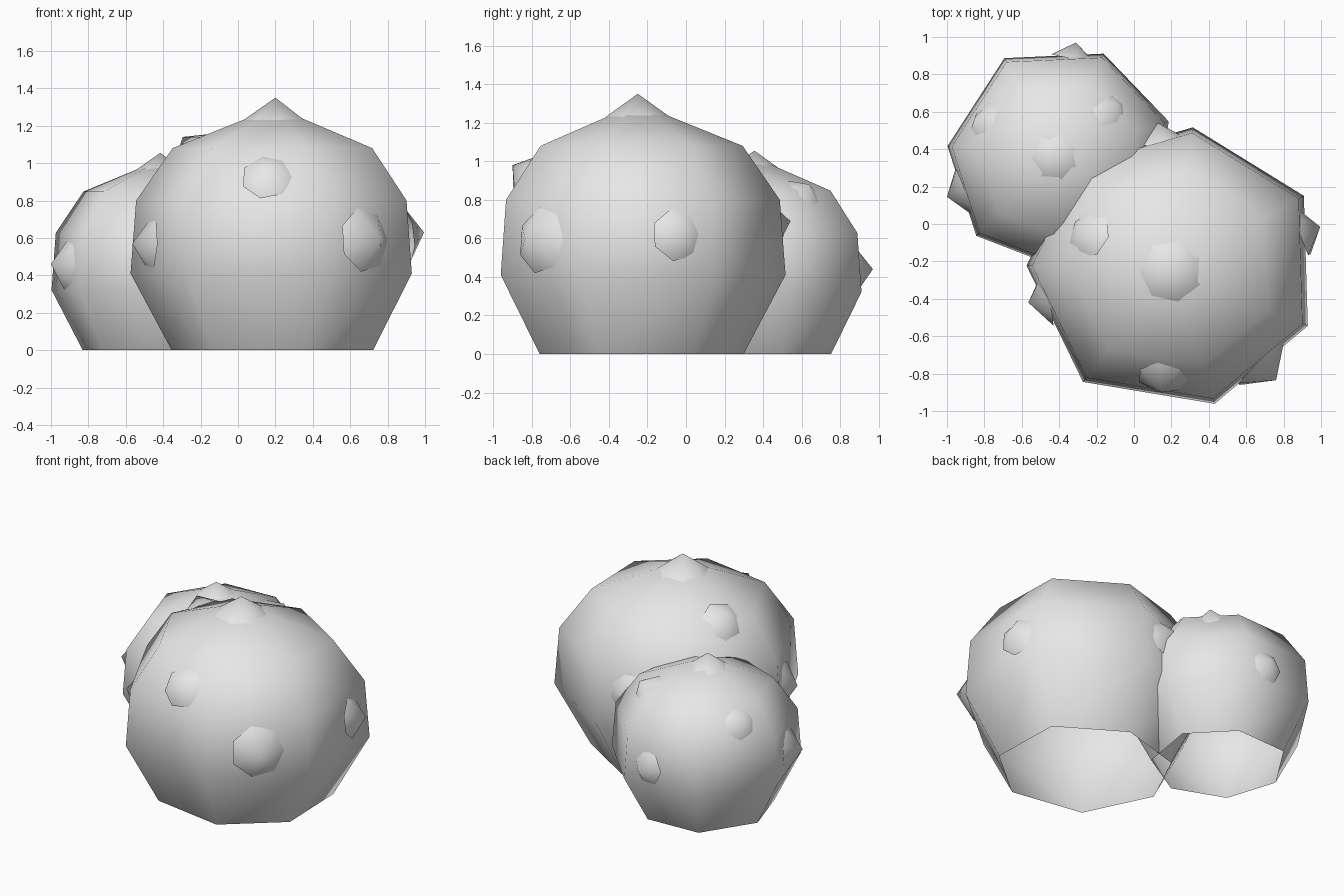
import bpy, bmesh
from math import radians, cos, sin, tau
from mathutils import Vector

if "Cube" in bpy.data.objects:
    bpy.data.objects.remove(bpy.data.objects["Cube"], do_unlink=True)

grey = bpy.data.materials.new("light_grey")
grey.use_nodes = True
grey.diffuse_color = (0.8, 0.8, 0.8, 1)
grey.node_tree.nodes["Principled BSDF"].inputs["Base Color"].default_value = (0.8, 0.8, 0.8, 1)

# (radius, height) of each ring of a lobe, for a lobe of full size
RINGS = [(0.555, 0), (0.775, 0.41), (0.745, 0.80), (0.55, 1.08)]
APEX = 1.30


def finish(bm, name):
    bmesh.ops.recalc_face_normals(bm, faces=bm.faces)
    mesh = bpy.data.meshes.new(name)
    bm.to_mesh(mesh)
    bm.free()
    mesh.materials.append(grey)
    mesh.shade_smooth()
    obj = bpy.data.objects.new(name, mesh)
    bpy.context.collection.objects.link(obj)


def lobe(name, x, y, size, corners):
    """Seven-sided rounded shell, open underneath; corners are (angle, stretch)."""
    bm = bmesh.new()
    rings = [[bm.verts.new((x + size * r * s * cos(radians(a)), y + size * r * s * sin(radians(a)), size * z))
              for a, s in corners] for r, z in RINGS]
    n = len(corners)
    for low, high in zip(rings, rings[1:]):
        for i in range(n):
            j = (i + 1) % n
            bm.faces.new((low[i], low[j], high[j], high[i]))
    top = bm.verts.new((x, y, size * APEX))
    for i in range(n):
        bm.faces.new((rings[-1][i], rings[-1][(i + 1) % n], top))
    finish(bm, name)


def spike(name, tip, centre, radius):
    """Seven-sided open cone pointing from the lobe centre to its tip."""
    tip = Vector(tip)
    out = (tip - Vector(centre)).normalized()
    turn = out.to_track_quat('Z', 'Y')
    base = tip - out * radius * 0.7
    bm = bmesh.new()
    ring = [bm.verts.new(base + turn @ Vector((radius * cos(tau * i / 7), radius * sin(tau * i / 7), 0)))
            for i in range(7)]
    point = bm.verts.new(tip)
    for i in range(7):
        bm.faces.new((ring[i], ring[(i + 1) % 7], point))
    finish(bm, name)


# Bodies
lobe("large_lobe", 0.2, -0.25, 1.0,
     [(-128.5, 0.98), (-72, 0.965), (-22, 1.015), (29.5, 1.05), (81.5, 1.0), (131, 1.0), (178, 1.0)])
lobe("small_lobe", -0.41, 0.355, 0.785,
     [(18, 1.03), (66, 1.0), (118, 0.99), (174, 0.97), (224, 0.99), (275, 1.0), (326, 1.0)])

# Spikes on the large lobe
LARGE = (0.20, -0.25, 0.53)
for name, tip, radius in [
    ("large_top_spike", (0.20, -0.25, 1.35), 0.17),
    ("large_front_spike", (0.15, -0.90, 0.98), 0.14),
    ("large_corner_spike", (0.76, -0.835, 0.60), 0.175),
    ("large_left_spike", (0.995, -0.015, 0.63), 0.14),
    ("large_right_spike", (-0.565, -0.42, 0.57), 0.15),
    ("large_upper_spike", (-0.295, -0.03, 1.14), 0.135),
    ("large_back_spike", (0.13, 0.54, 0.69), 0.135),
]:
    spike(name, tip, LARGE, radius)

# Spikes on the small lobe
SMALL = (-0.415, 0.355, 0.42)
for name, tip, radius in [
    ("small_top_spike", (-0.415, 0.355, 1.055), 0.138),
    ("small_back_spike", (-0.31, 0.97, 0.44), 0.12),
    ("small_upper_spike", (-0.09, 0.64, 0.88), 0.115),
    ("small_right_spike", (-1.0, 0.145, 0.46), 0.135),
    ("small_corner_spike", (-0.85, 0.57, 0.79), 0.12),
]:
    spike(name, tip, SMALL, radius)
